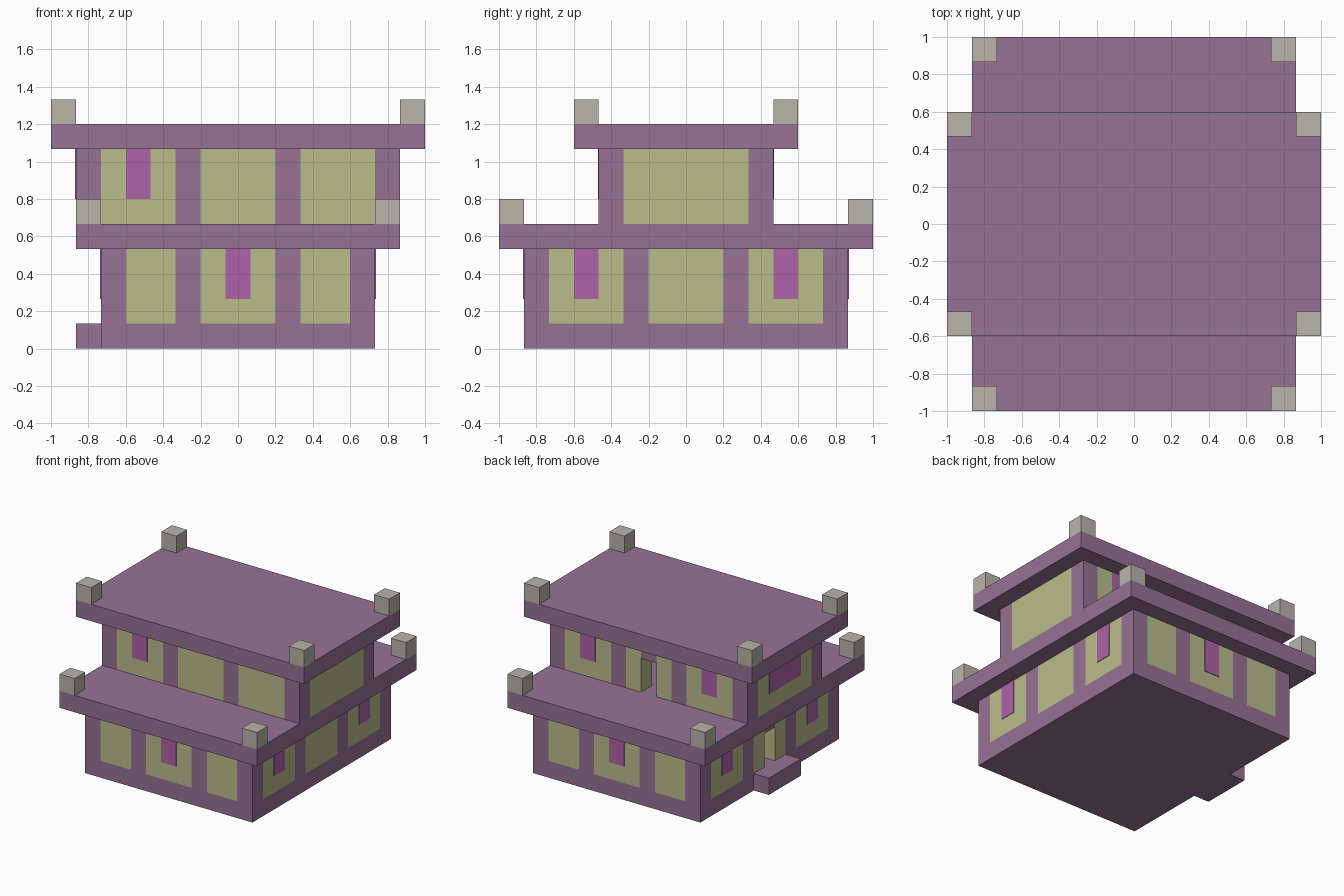
import bpy
import bmesh
from mathutils import Vector

if "Cube" in bpy.data.objects:
    bpy.data.objects.remove(bpy.data.objects["Cube"], do_unlink=True)

U = 2 / 15          # one block
PLATE = 0.03        # banner thickness in blocks


def material(name, color):
    m = bpy.data.materials.new(name)
    m.use_nodes = True
    m.diffuse_color = (*color, 1)
    m.node_tree.nodes["Principled BSDF"].inputs["Base Color"].default_value = (*color, 1)
    return m


PURPLE = material("purple wall", (0.31, 0.17, 0.305))
OLIVE = material("pale olive window", (0.49, 0.51, 0.26))
PINK = material("pink banner", (0.43, 0.122, 0.395))
STONE = material("grey stone", (0.49, 0.46, 0.41))


def box(name, mat, lo, hi):
    """Box between two corners, measured in blocks."""
    lo, hi = Vector(lo), Vector(hi)
    bm = bmesh.new()
    bmesh.ops.create_cube(bm, size=1)
    for v in bm.verts:
        v.co = Vector(((lo[i] + hi[i]) / 2 + v.co[i] * (hi[i] - lo[i])) * U for i in range(3))
    mesh = bpy.data.meshes.new(name)
    bm.to_mesh(mesh)
    bm.free()
    mesh.materials.append(mat)
    obj = bpy.data.objects.new(name, mesh)
    bpy.context.collection.objects.link(obj)


def slab(name, hx, hy, z):
    """Overhanging slab with a stone block on each corner."""
    box(name, PURPLE, (-hx, -hy, z), (hx, hy, z + 1))
    for sx in (-1, 1):
        for sy in (-1, 1):
            x, y = sx * (hx - 0.5), sy * (hy - 0.5)
            box(name + "_corner_block", STONE, (x - 0.5, y - 0.5, z + 1), (x + 0.5, y + 0.5, z + 2))


def wall(name, axis, sign, outer, half, z, bays, banners=(), door=False):
    """Three-block-high wall facing sign*axis, with flush window bays between piers."""
    def piece(part, mat, a0, a1, z0, z1, d0=outer - 1, d1=outer):
        n0, n1 = sorted((sign * d0, sign * d1))
        if axis == "x":
            box(name + part, mat, (n0, a0, z0), (n1, a1, z1))
        else:
            box(name + part, mat, (a0, n0, z0), (a1, n1, z1))

    # piers fill the gaps between bays
    edges = [-half] + [e for bay in bays for e in bay] + [half]
    for a0, a1 in zip(edges[::2], edges[1::2]):
        if a1 > a0:
            piece("_pier", PURPLE, a0, a1, z, z + 3)
    # windows, the middle one split by a doorway when asked
    for a0, a1 in bays:
        if door and a0 < 0 < a1:
            piece("_door_side", OLIVE, a0, -0.5, z, z + 3)
            piece("_door_side", OLIVE, 0.5, a1, z, z + 3)
            piece("_lintel", PURPLE, -0.5, 0.5, z + 2, z + 3)
        else:
            piece("_window", OLIVE, a0, a1, z, z + 3)
    # hanging banners
    for centre, width in banners:
        piece("_banner", PINK, centre - width / 2, centre + width / 2,
              z + 1, z + 3, outer, outer + PLATE)


MID = (-1.5, 1.5)
WIDE = [(-5.5, -2.5), MID, (2.5, 5.5)]
NARROW = [(-4.5, -2.5), MID, (2.5, 4.5)]

# base and doorstep
box("base", PURPLE, (-5.5, -6.5, 0), (5.5, 6.5, 1))
box("doorstep", PURPLE, (-6.5, -1.5, 0), (-5.5, 1.5, 1))

# lower storey
for s, side in ((-1, "front"), (1, "back")):
    wall("lower_" + side, "y", s, 6.5, 5.5, 1, NARROW, [(0, 1)])
for s, side in ((-1, "right"), (1, "left")):
    wall("lower_" + side, "x", s, 5.5, 5.5, 1, WIDE, [(-4, 1), (4, 1)], door=s < 0)
slab("balcony", 6.5, 7.5, 4)

# upper storey
wall("upper_front", "y", -1, 3.5, 6.5, 5, WIDE, [(-4, 1)])
wall("upper_back", "y", 1, 3.5, 6.5, 5, WIDE, [(-4, 1), (4, 1)], door=True)
wall("upper_right", "x", -1, 6.5, 2.5, 5, [(-2.5, 2.5)], [(0, 3)])
wall("upper_left", "x", 1, 6.5, 2.5, 5, [(-2.5, 2.5)])
slab("roof", 7.5, 4.5, 8)
